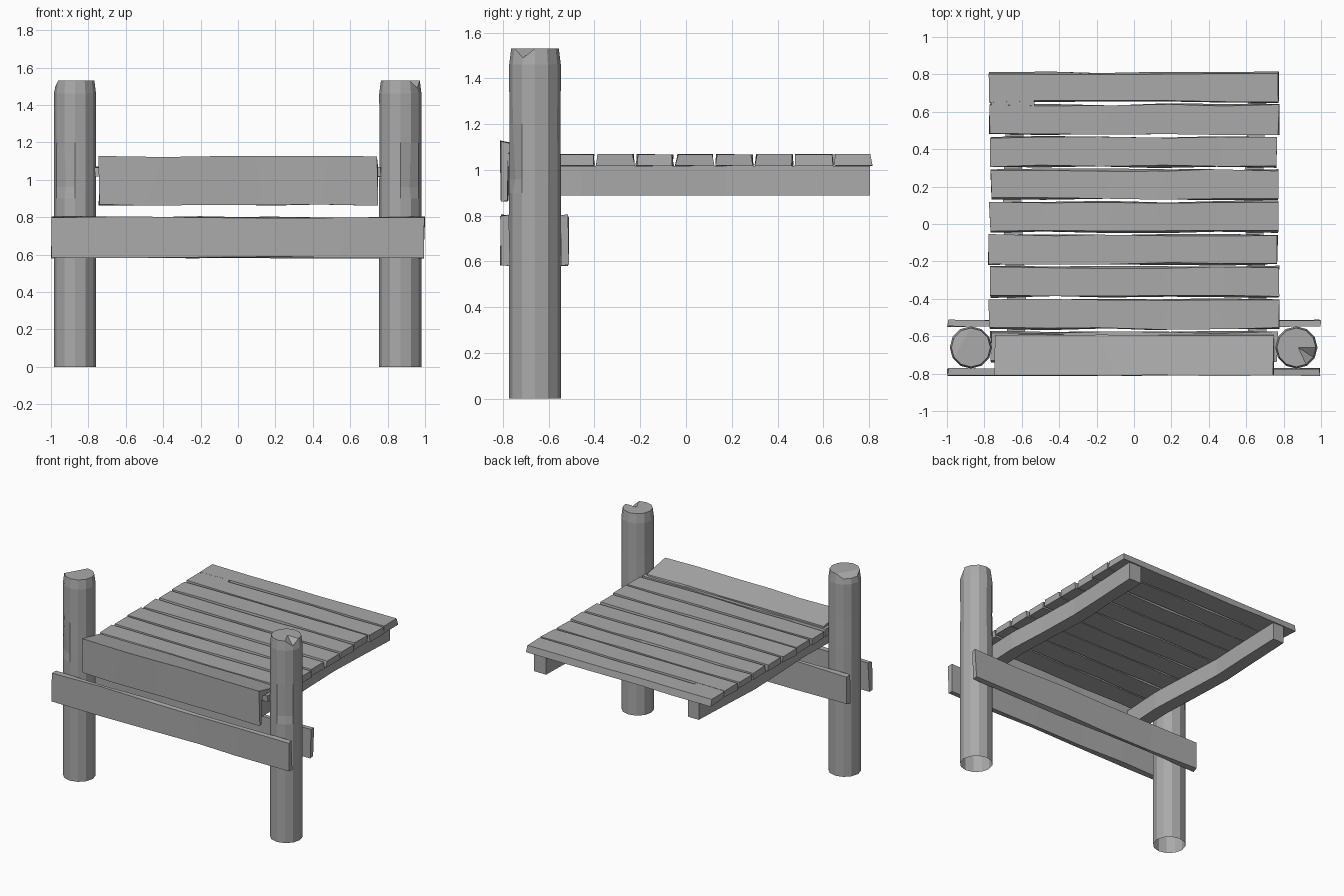
import bpy, bmesh, math, random

random.seed(4)
cube = bpy.data.objects.get("Cube")
if cube:
    bpy.data.objects.remove(cube)

wood = bpy.data.materials.new("weathered_grey_wood")
wood.use_nodes = True
GREY = (0.4, 0.4, 0.4, 1)
wood.diffuse_color = GREY
wood.node_tree.nodes["Principled BSDF"].inputs["Base Color"].default_value = GREY


def finish(name, bm):
    bmesh.ops.recalc_face_normals(bm, faces=bm.faces)
    mesh = bpy.data.meshes.new(name)
    bm.to_mesh(mesh)
    bm.free()
    mesh.materials.append(wood)
    obj = bpy.data.objects.new(name, mesh)
    bpy.context.collection.objects.link(obj)
    return obj


def wobble(amount):
    return random.uniform(-amount, amount)


def loft(name, sections):
    """Skin a closed solid over a row of matching cross-sections."""
    bm = bmesh.new()
    rings = [[bm.verts.new(p) for p in s] for s in sections]
    n = len(rings[0])
    for a, b in zip(rings, rings[1:]):
        for i in range(n):
            j = (i + 1) % n
            bm.faces.new((a[i], a[j], b[j], b[i]))
    bm.faces.new(rings[0])
    bm.faces.new(rings[-1])
    return finish(name, bm)


def board_along_x(name, x0, x1, profile, wear, steps=5):
    """Extrude a (y, z) profile in x, with rough ends and worn edges."""
    sections = []
    for k in range(steps + 1):
        end = k in (0, steps)
        x = x0 + (x1 - x0) * k / steps
        sections.append([(x + wobble(0.006 if end else 0.05),
                          y + wobble(wear[0]), z + wobble(wear[1]))
                         for y, z in profile])
    return loft(name, sections)


def box(y0, y1, z0, z1):
    return [(y0, z0), (y1, z0), (y1, z1), (y0, z1)]


# Round posts, open underneath, with a chipped top
def post(name, cx, chip, depth, split, dent):
    bm = bmesh.new()
    cy, sides = -0.66, 12
    rings = []
    for z, r in ((0, 0.113), (0.9, 0.113), (0.96, 0.113), (1.2, 0.112),
                 (1.46, 0.113), (1.53, 0.104)):
        ring = []
        for i in range(sides):
            a = math.tau * i / sides
            rr = r - (0.014 if i == dent and z == 0.96 else 0)
            drop = depth if z > 1.5 and i in chip else 0
            ring.append(bm.verts.new((cx + rr * math.cos(a),
                                      cy + rr * math.sin(a), z - drop)))
        rings.append(ring)
    for a, b in zip(rings, rings[1:]):
        for i in range(sides):
            j = (i + 1) % sides
            bm.faces.new((a[i], a[j], b[j], b[i]))
    top = rings[-1]
    first, last = chip[0] - 1, (chip[-1] + 1) % sides
    kept = [top[(last + k) % sides] for k in range(sides - len(chip))]
    lowered = [top[first]] + [top[i] for i in chip] + [top[last]]
    if split:
        # A V-shaped split running in to the heart of the post
        heart = bm.verts.new((cx + 0.01, cy, 1.53))
        bm.faces.new(kept + [heart])
        for a, b in zip(lowered, lowered[1:]):
            bm.faces.new((heart, a, b))
    else:
        bm.faces.new(kept)
        bm.faces.new(lowered)
    return finish(name, bm)


post("left_post", 0.868, [11], 0.04, True, 10)
post("right_post", -0.872, [4, 5, 6], 0.03, False, 8)

# Cross rails in front of and behind the posts
board_along_x("front_rail", -0.995, 0.995, box(-0.81, -0.772, 0.585, 0.8), (0.004, 0.006))
board_along_x("rear_rail", -0.995, 0.995, box(-0.55, -0.515, 0.585, 0.8), (0.004, 0.006))

# Front board with a sloping cap over the first deck plank
board_along_x("front_board", -0.745, 0.745,
              [(-0.78, 0.865), (-0.81, 0.865), (-0.81, 1.125), (-0.595, 1.082),
               (-0.595, 1.073), (-0.78, 1.073)], (0.004, 0.004))

# Bearers under the deck, slightly warped sideways
for name, cx in (("left_bearer", 0.65), ("right_bearer", -0.64)):
    sections = []
    for k in range(6):
        y = -0.775 + 1.58 * k / 5
        x = cx + 0.014 * math.sin(k * 1.6)
        w = 0.048 + wobble(0.004)
        sections.append([(x - w, y, 0.887), (x + w, y, 0.887),
                         (x + w, y, 1.018), (x - w, y, 1.018)])
    loft(name, sections)

# Deck planks, front to back
PITCH = 0.1735
for i in range(9):
    y0 = -0.735 + PITCH * i
    x0, x1 = -0.77 + wobble(0.008), 0.767 + wobble(0.007)
    # The last two planks are still joined at one end
    y1 = y0 + (0.158 if i < 8 else 0.155)
    board_along_x("deck_plank_%d" % (i + 1), x0, x1,
                  [(y0 - 0.002, 1.018), (y1 + 0.002, 1.018),
                   (y1 - 0.003, 1.068), (y0 + 0.003, 1.068)], (0.006, 0.002))
board_along_x("plank_joint", -0.765, -0.53, box(0.62, 0.67, 1.02, 1.067), (0.001, 0.0005), 1)
